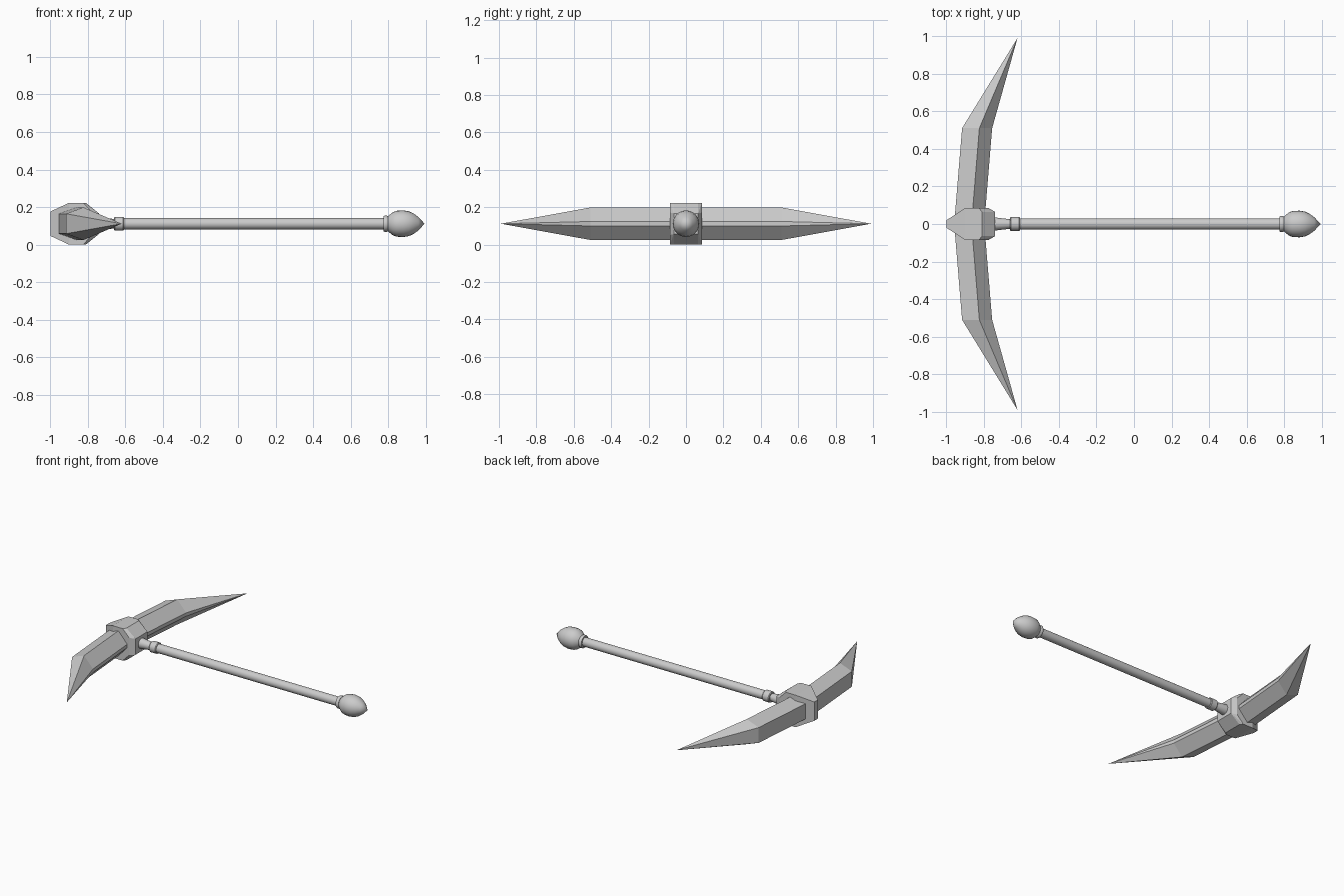
import bpy, bmesh, math
from mathutils import Matrix

cube = bpy.data.objects.get("Cube")
if cube:
    bpy.data.objects.remove(cube, do_unlink=True)

AXIS_Z = 0.112

# Single grey colour
grey = bpy.data.materials.new("plain_grey")
grey.use_nodes = True
grey.diffuse_color = (0.6, 0.6, 0.6, 1)
grey.node_tree.nodes["Principled BSDF"].inputs["Base Color"].default_value = (0.6, 0.6, 0.6, 1)


def finish(name, bm, smooth=False):
    bmesh.ops.recalc_face_normals(bm, faces=bm.faces[:])
    mesh = bpy.data.meshes.new(name)
    bm.to_mesh(mesh)
    bm.free()
    mesh.materials.append(grey)
    obj = bpy.data.objects.new(name, mesh)
    obj.location.z = AXIS_Z
    bpy.context.collection.objects.link(obj)
    if smooth:
        bpy.ops.object.select_all(action='DESELECT')
        obj.select_set(True)
        bpy.context.view_layer.objects.active = obj
        bpy.ops.object.shade_smooth_by_angle(angle=math.radians(35))
    return obj


def turned(name, profile, sides=24):
    """Revolve (x, radius) points about the handle axis."""
    bm = bmesh.new()
    verts = [bm.verts.new((x, 0, r)) for x, r in profile]
    edges = [bm.edges.new(pair) for pair in zip(verts, verts[1:])]
    bmesh.ops.spin(bm, geom=verts + edges, cent=(0, 0, 0), axis=(1, 0, 0),
                   angle=math.tau, steps=sides)
    bmesh.ops.remove_doubles(bm, verts=bm.verts[:], dist=0.0005)
    return finish(name, bm, True)


# Turned handle parts
turned("neck", [(-0.78, 0), (-0.78, 0.037), (-0.74, 0.035), (-0.65, 0.024), (-0.65, 0)])
turned("collar", [(-0.66, 0), (-0.66, 0.033), (-0.655, 0.037), (-0.612, 0.037),
                  (-0.607, 0.033), (-0.607, 0)])
turned("handle", [(-0.61, 0), (-0.61, 0.03), (0.78, 0.03), (0.78, 0)])
turned("pommel_ring", [(0.775, 0), (0.775, 0.04), (0.78, 0.043), (0.793, 0.043),
                       (0.798, 0.04), (0.798, 0)])
turned("pommel", [(0.795, 0), (0.795, 0.035), (0.805, 0.046), (0.825, 0.062), (0.845, 0.069),
                  (0.88, 0.071), (0.91, 0.066), (0.935, 0.054), (0.96, 0.036), (0.993, 0)])

# Curved double-ended blade with a six-sided section
bm = bmesh.new()
section = [(-0.915, 0.053), (-0.823, 0.087), (-0.755, 0.012)]
section += [(x, -z) for x, z in reversed(section)]
rings = [[bm.verts.new((x + shift, y, z)) for x, z in section]
         for y, shift in ((-0.51, 0), (0, -0.042), (0.51, 0))]
count = len(section)
for a, b in zip(rings, rings[1:]):
    for i in range(count):
        j = (i + 1) % count
        bm.faces.new((a[i], a[j], b[j], b[i]))
for ring, y in ((rings[0], -0.99), (rings[-1], 0.99)):
    tip = bm.verts.new((-0.62, y, 0))
    for i in range(count):
        bm.faces.new((ring[i], ring[(i + 1) % count], tip))
finish("blade", bm)

# Faceted block that holds the blade
bm = bmesh.new()
corners = [(-0.998, 0.02, 0.065), (-0.9, 0.085, 0.111), (-0.81, 0.065, 0.111),
           (-0.825, 0.085, 0.111), (-0.775, 0.085, 0.06), (-0.74, 0.065, 0.055)]
for x, y, z in corners:
    for sy in (-1, 1):
        for sz in (-1, 1):
            bm.verts.new((x, y * sy, z * sz))
bmesh.ops.convex_hull(bm, input=bm.verts[:])
bmesh.ops.dissolve_limit(bm, angle_limit=0.02, verts=bm.verts[:], edges=bm.edges[:])
finish("head_block", bm)
